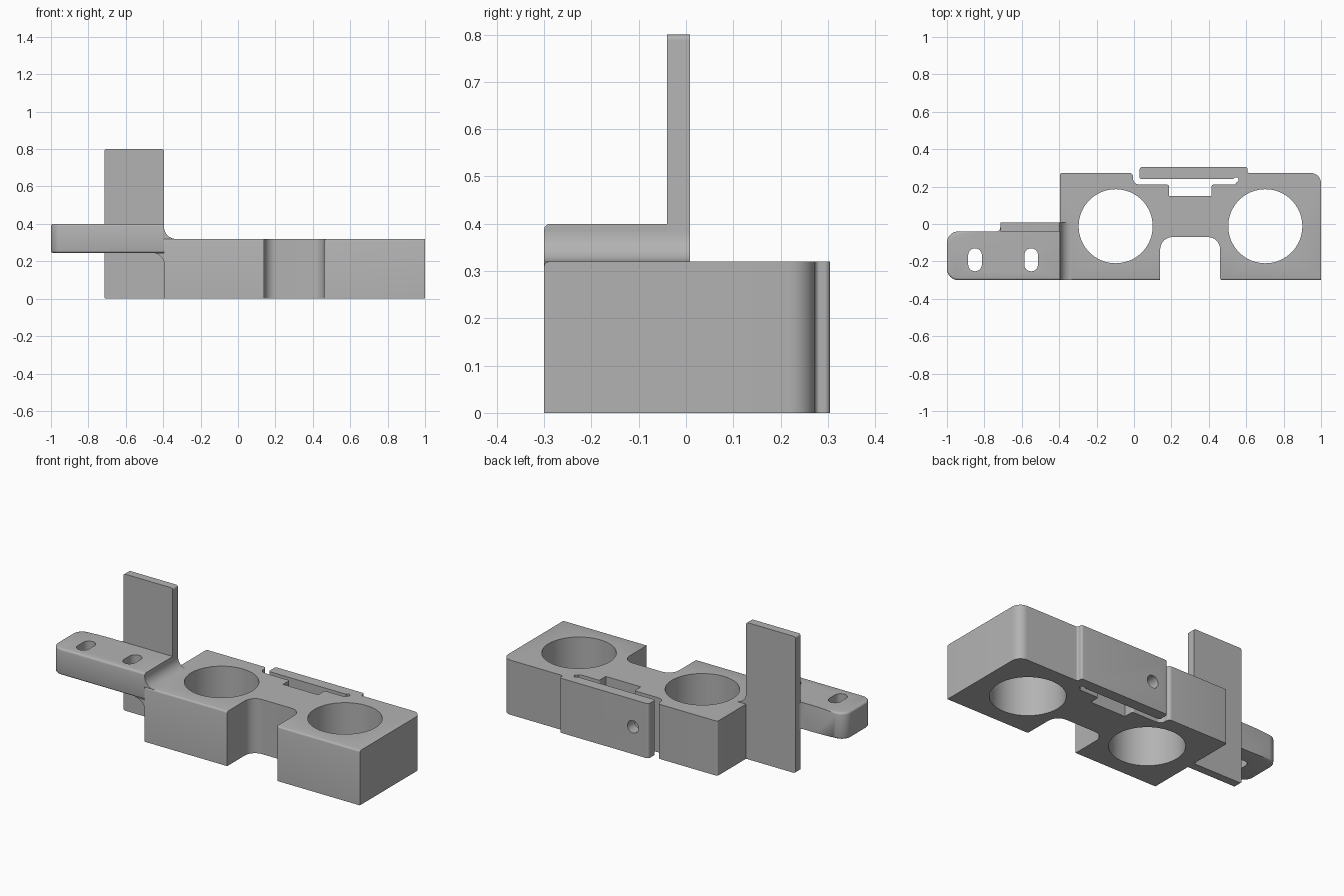
import bpy, bmesh, math
from mathutils import Vector

cube = bpy.data.objects.get("Cube")
if cube:
    bpy.data.objects.remove(cube, do_unlink=True)

grey = bpy.data.materials.new("grey plastic")
grey.use_nodes = True
COLOUR = (0.45, 0.45, 0.45, 1)
grey.diffuse_color = COLOUR
grey.node_tree.nodes["Principled BSDF"].inputs["Base Color"].default_value = COLOUR


def rounded(corners, steps=8):
    """Outline from square corners (x, y, radius)."""
    pts = [Vector(c[:2]) for c in corners]
    out = []
    for i, corner in enumerate(corners):
        p, r = pts[i], corner[2] if len(corner) > 2 else 0
        if not r:
            out.append(p)
            continue
        a = (pts[i - 1] - p).normalized()
        b = (pts[(i + 1) % len(pts)] - p).normalized()
        for k in range(steps + 1):
            t = math.pi / 2 * k / steps
            out.append(p + r * (a + b) - r * (b * math.cos(t) + a * math.sin(t)))
    return out


def fillet(x, y, r, dx, dy, steps=10):
    """Concave filler for the inner corner at x, y."""
    out = [Vector((x, y))]
    for k in range(steps + 1):
        t = math.pi / 2 * k / steps
        out.append(Vector((x + dx * r * (1 - math.sin(t)), y + dy * r * (1 - math.cos(t)))))
    return out


def circle(x, y, r, n=64):
    return [Vector((x + r * math.cos(2 * math.pi * k / n), y + r * math.sin(2 * math.pi * k / n)))
            for k in range(n)]


def prism(name, outline, lo, hi, axis="z", bevel=0, pick=None):
    place = (lambda p, w: (p.x, p.y, w)) if axis == "z" else (lambda p, w: (p.x, w, p.y))
    bm = bmesh.new()
    base = [bm.verts.new(place(p, lo)) for p in outline]
    top = [bm.verts.new(place(p, hi)) for p in outline]
    bm.faces.new(base)
    bm.faces.new(top)
    n = len(base)
    for i in range(n):
        j = (i + 1) % n
        bm.faces.new((base[i], base[j], top[j], top[i]))
    bmesh.ops.recalc_face_normals(bm, faces=bm.faces)
    if bevel:
        edges = [e for e in bm.edges if pick(e.verts[0].co, e.verts[1].co)]
        bmesh.ops.bevel(bm, geom=edges, offset=bevel, segments=3, profile=0.5, affect="EDGES")
    mesh = bpy.data.meshes.new(name)
    bm.to_mesh(mesh)
    bm.free()
    mesh.materials.append(grey)
    obj = bpy.data.objects.new(name, mesh)
    bpy.context.collection.objects.link(obj)
    return obj


def cut(obj, cutters):
    for c in cutters:
        c.hide_render = True
        mod = obj.modifiers.new("cut", "BOOLEAN")
        mod.operation, mod.solver, mod.object = "DIFFERENCE", "EXACT", c
        bpy.context.view_layer.objects.active = obj
        bpy.ops.object.modifier_apply(modifier=mod.name)
        bpy.data.objects.remove(c, do_unlink=True)


H = 0.32        # body height
WALL = -0.395   # right wall of the body
FRONT = -0.30

# Main body with front recess, rear pocket and springy rear clip
body = prism("body", rounded([
    (WALL, FRONT), (0.14, FRONT), (0.14, -0.07, 0.065), (0.46, -0.07, 0.065),
    (0.46, FRONT, 0.012), (1, FRONT), (1, 0.273, 0.055), (0.607, 0.273, 0.01),
    (0.607, 0.305, 0.012), (0.03, 0.305, 0.015), (0.03, 0.24, 0.01),
    (0.545, 0.24), (0.545, 0.21, 0.012), (0.415, 0.21, 0.01), (0.415, 0.15),
    (0.187, 0.15), (0.187, 0.21, 0.01), (0.03, 0.21), (0.03, 0.212),
    (-0.005, 0.212, 0.03), (-0.005, 0.273, 0.02), (WALL, 0.273, 0.01)]),
    0, H, bevel=0.01,
    pick=lambda a, b: min(a.z, b.z) > H - 0.01 and max(a.y, b.y) < FRONT + 0.001)

# Bearing bores, clip relief and screw hole
cut(body, [prism("bore_cutter", circle(x, -0.012, 0.198), -0.1, 0.5) for x in (-0.098, 0.702)]
    + [prism("relief_cutter", circle(0.545, 0.236, 0.014, 16), -0.1, 0.5),
       prism("screw_cutter", circle(0.13, 0.16, 0.036, 32), -0.02, 0.4, "y")])

# Side arm with two slots
Z0, Z1, BACK = 0.245, 0.40, -0.04
arm = prism("side_arm", rounded([
    (-1, FRONT, 0.06), (WALL, FRONT), (WALL, BACK), (-1, BACK, 0.06)]),
    Z0, Z1, bevel=0.012,
    pick=lambda a, b: abs(a.z - b.z) < 0.001 and min(a.x, b.x) < WALL - 0.01
    and min(a.y, b.y) < BACK - 0.0005)
slots = []
for x in (-0.85, -0.55):
    w, y0, y1 = 0.0365, -0.253, -0.13
    slots.append(prism("slot_cutter", rounded([
        (x - w, y0, w), (x + w, y0, w), (x + w, y1, w), (x - w, y1, w)]), 0.1, 0.6))
cut(arm, slots)

# Upright plate behind the arm
plate = prism("upright_plate", rounded([
    (-0.715, 0, 0.012), (WALL, 0), (WALL, 0.80, 0.012), (-0.715, 0.80, 0.012)]),
    BACK, 0.008, "y")

# Fillets joining arm, body and plate
joins = [
    prism("upper_fillet", fillet(WALL, H, 0.062, 1, 1), FRONT, 0.008, "y"),
    prism("lower_fillet", fillet(WALL, Z0, 0.062, -1, -1), FRONT, BACK, "y"),
    prism("plate_fillet", fillet(-0.715, BACK, 0.022, -1, 1), Z0, Z1),
]

bpy.ops.object.select_all(action="DESELECT")
for obj in [body, arm, plate] + joins:
    obj.select_set(True)
bpy.context.view_layer.objects.active = body
bpy.ops.object.shade_smooth_by_angle(angle=math.radians(35))
